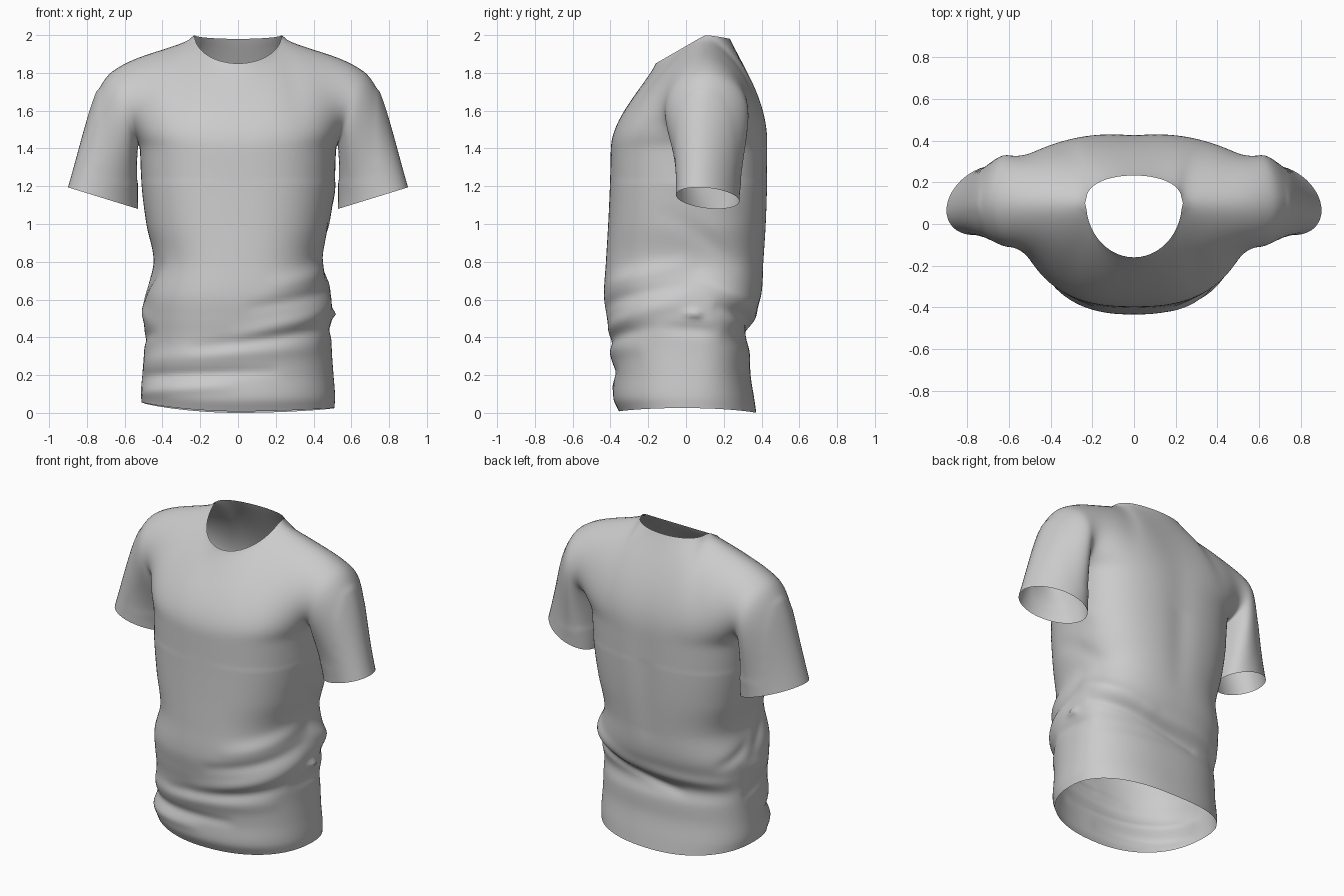
import bpy, bmesh, math
from mathutils import Vector as V

if "Cube" in bpy.data.objects:
    bpy.data.objects.remove(bpy.data.objects["Cube"])

# torso profile: z, half width, front y, back y
PROFILE = [(0, .51, -.355, .372), (.07, .514, -.384, .362), (.2, .505, -.382, .342),
           (.32, .497, -.392, .337), (.41, .495, -.402, .32), (.5, .497, -.418, .355),
           (.62, .492, -.434, .397), (.8, .447, -.424, .413), (1.0, .485, -.412, .427),
           (1.2, .51, -.403, .434), (1.42, .52, -.398, .436)]
# cloth folds: angle and z of both ends, width, height (0 = front, 90 = +x, 180 = back)
FOLDS = [(80, .78, 25, .68, .045, .014), (80, .67, 10, .56, .035, -.013),
         (75, .58, 0, .40, .045, .015), (60, .45, -25, .34, .035, -.013),
         (50, .35, -75, .27, .045, .012), (20, .22, -80, .19, .03, -.014),
         (-5, .14, -75, .11, .03, .011), (-60, .78, -85, .62, .035, -.012),
         (-95, .55, -65, .50, .045, .014), (-60, .42, -100, .38, .03, -.012),
         (95, .70, 160, .53, .045, .018), (110, .56, 200, .40, .03, -.02),
         (160, .52, 235, .47, .045, .014), (235, .60, 270, .68, .035, -.012),
         (84, .53, 94, .52, .02, .022), (70, .45, 110, .43, .035, -.012),
         (70, 1.05, 120, .80, .05, -.008), (65, 1.25, 115, 1.1, .05, .006),
         (180, .8, 180, 1.6, .08, -.012)]
ARMPIT = 1.42
COLS, LOW, UP, SLEEVE = 32, 90, 24, 26


def profile(z):
    i = max(k for k in range(len(PROFILE) - 1) if PROFILE[k][0] <= z + 1e-9)
    a, b = PROFILE[i], PROFILE[i + 1]
    p, n = PROFILE[max(i - 1, 0)], PROFILE[min(i + 2, len(PROFILE) - 1)]
    h = b[0] - a[0]
    t = (z - a[0]) / h
    out = []
    for c in (1, 2, 3):
        m0 = (b[c] - p[c]) / (b[0] - p[0]) * h
        m1 = (n[c] - a[c]) / (n[0] - a[0]) * h
        out.append((2*t**3 - 3*t*t + 1)*a[c] + (t**3 - 2*t*t + t)*m0
                   + (3*t*t - 2*t**3)*b[c] + (t**3 - t*t)*m1)
    return out


def bezier(a, b, c, d, t):
    s = 1 - t
    return a*s**3 + b*3*s*s*t + c*3*s*t*t + d*t**3


def fold_height(theta, z):
    total = 0
    for t0, z0, t1, z1, w, amp in FOLDS:
        a, b = V((t0*.008, z0)), V((t1*.008, z1))
        best = 0
        for k in (-360, 0, 360):
            p = V(((theta + k)*.008, z))
            f = max(0, min(1, (p - a).dot(b - a) / (b - a).length_squared))
            d = (p - a - (b - a)*f).length
            # folds fade towards their ends
            best = max(best, math.exp(-(d / w)**2)*(1 - .6*(2*f - 1)**2))
        total += amp*best
    return total


def ring_point(u, z, front):
    # rounded-box cross-section
    w, yf, yb = profile(z)
    yc = .03 + .07*z / ARMPIT
    a = u*math.pi/2
    s, c = math.sin(a), max(math.cos(a), 0)
    n = 2.3 + .35*z / ARMPIT
    r = (s**n + c**n)**(-1/n)
    return V((w*r*s, yc + ((yf if front else yb) - yc)*r*c, z))


def top_edge(u, front):
    # neckline, then shoulder seam
    if u <= .4:
        b = u/.4*math.pi/2
        c = max(math.cos(b), 0)
        if front:
            return V((.23*math.sin(b), .1 - .26*c, 2 - .15*c))
        return V((.23*math.sin(b), .1 + .133*c**.75, 2 - .02*c))
    t = (u - .4)/.6
    return bezier(V((.23, .1, 2)), V((.38, .1, 1.925)), V((.53, .1, 1.915)), V((.66, .1, 1.825)), t)


def yoke_point(u, t, front):
    # chest or back surface rising from armpit level to the shoulder
    p0, p3 = ring_point(u, ARMPIT, front), top_edge(u, front)
    w = u*u
    w2 = u**3
    k = min(1, u/.6)
    k = k*k*(3 - 2*k)
    if front:
        d1 = V((0, .015, .15)).lerp(V((.03, -.30, .02)), w)
        d2 = V((0, -.07, -.13)).lerp(V((0, -.20, -.06)), k).lerp(V((-.03, -.27, -.04)), w2)
    else:
        d1 = V((0, 0, .2)).lerp(V((.06, .35, .03)), w)
        d2 = V((0, .08, -.16)).lerp(V((0, .20, -.07)), k).lerp(V((-.02, .27, -.04)), w2)
    return bezier(p0, p0 + d1, p3 + d2, p3, t)


def sleeve_point(edge_t, s, front):
    # armhole edge running down to the cuff ellipse, which is turned slightly forward
    p0 = yoke_point(1, edge_t, front)
    phi = math.pi*(1 - edge_t)
    c, sn = math.cos(phi), math.sin(phi)*(-1 if front else 1)
    p3 = V((.715 + .185*c, .115 + .16*sn - .05*c, 1.137 + .057*c))
    k = (c + 1)/2
    d1 = V((.012, .02*sn, -.08)).lerp(V((.10, 0, -.055)), k)
    d2 = V((0, .01*sn, .1)).lerp(V((-.095, .01, .33)), k)
    return bezier(p0, p0 + d1, p3 + d2, p3, s)


def add_grid(bm, rows):
    grid = [[bm.verts.new(p) for p in row] for row in rows]
    for a, b in zip(grid, grid[1:]):
        for i in range(len(a) - 1):
            bm.faces.new((a[i], a[i+1], b[i+1], b[i]))


bm = bmesh.new()
for sx in (1, -1):
    for front in (True, False):
        rows = []
        for r in range(LOW + UP + 1):
            row = []
            for c in range(COLS + 1):
                u = c/COLS
                theta = sx*(u*90 if front else 180 - u*90)
                th = math.radians(theta)
                if r <= LOW:
                    z = ARMPIT*r/LOW
                    p = ring_point(u, z, front)
                    fade = 1 - u**4*max(0, (z - 1.2)/.22)
                    # uneven hem height
                    lift = (.025 if sx > 0 else .055)*abs(math.sin(th))**2 + .008*max(0, math.cos(th))
                    p.z += lift*(1 - z/ARMPIT)**7
                else:
                    t = (r - LOW)/UP
                    p = yoke_point(u, t, front)
                    fade = (1 - u**4)*(1 - t)
                p += V((abs(math.sin(th)), -math.cos(th), 0))*fold_height(theta, p.z)*fade
                p.x *= sx
                row.append(p)
            rows.append(row)
        add_grid(bm, rows)
        # sleeve half
        rows = []
        for j in range(SLEEVE + 1):
            row = [sleeve_point(i/UP, j/SLEEVE, front) for i in range(UP + 1)]
            rows.append([V((p.x*sx, p.y, p.z)) for p in row])
        add_grid(bm, rows)

bmesh.ops.remove_doubles(bm, verts=bm.verts, dist=.0005)
# relax the chest, shoulders and armholes
soft = [v for v in bm.verts if v.co.z > 1.22 and abs(v.co.x) < .74 and not v.is_boundary]
for i in range(10):
    bmesh.ops.smooth_vert(bm, verts=soft, factor=.5, use_axis_x=True, use_axis_y=True, use_axis_z=True)
bmesh.ops.recalc_face_normals(bm, faces=bm.faces)
# make sure the cloth faces outwards
chest = min(bm.faces, key=lambda f: (f.calc_center_median() - V((0, -.4, 1.0))).length)
if chest.normal.y > 0:
    bmesh.ops.reverse_faces(bm, faces=bm.faces)
for f in bm.faces:
    f.smooth = True
mesh = bpy.data.meshes.new("t_shirt")
bm.to_mesh(mesh)
bm.free()
shirt = bpy.data.objects.new("t_shirt", mesh)
bpy.context.collection.objects.link(shirt)
